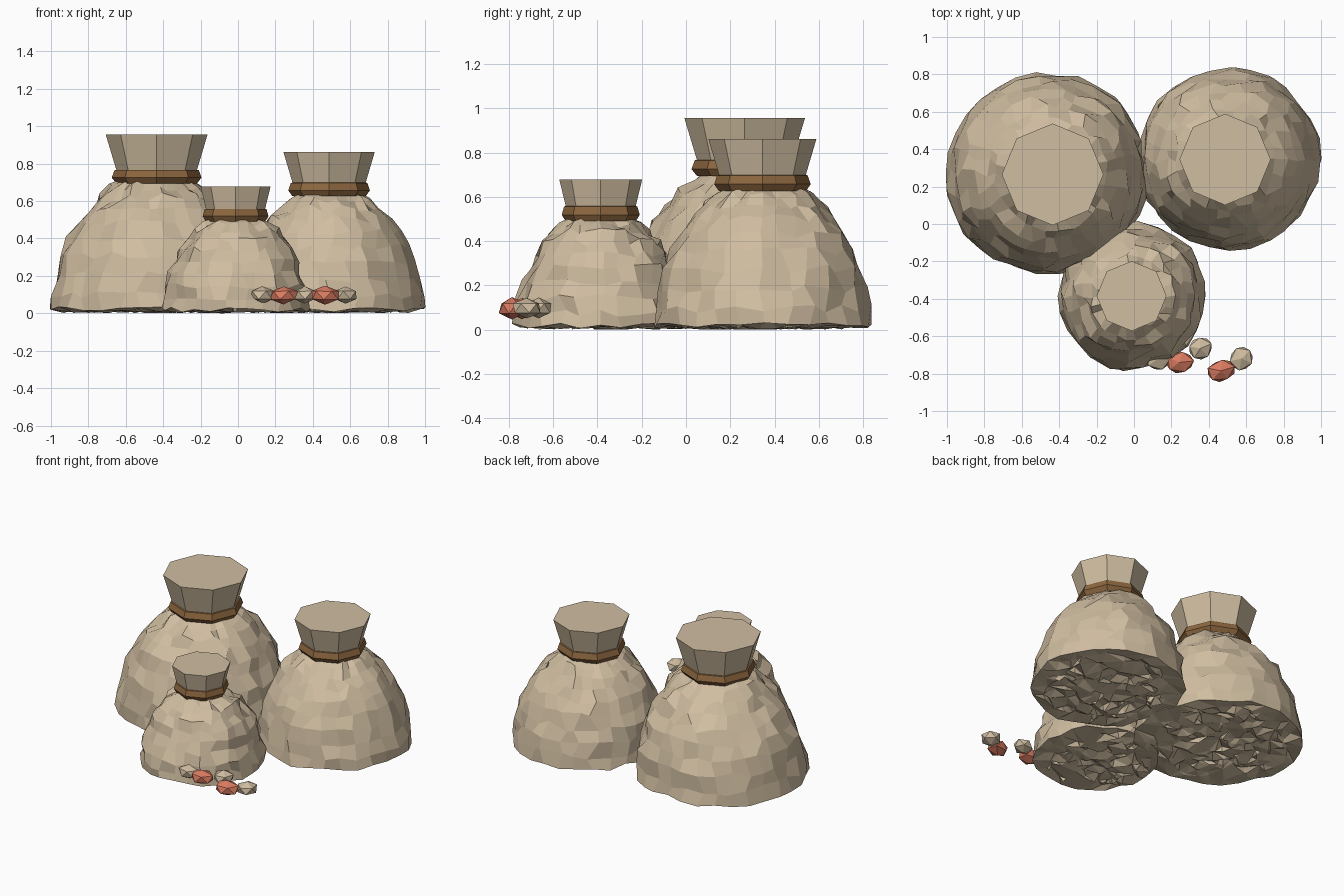
import bpy, bmesh, math, random
from mathutils import Vector
from mathutils.geometry import delaunay_2d_cdt

random.seed(11)
if "Cube" in bpy.data.objects:
    bpy.data.objects.remove(bpy.data.objects["Cube"], do_unlink=True)


def material(name, rgb):
    m = bpy.data.materials.new(name)
    m.use_nodes = True
    m.diffuse_color = (*rgb, 1)
    bsdf = m.node_tree.nodes["Principled BSDF"]
    bsdf.inputs["Base Color"].default_value = (*rgb, 1)
    bsdf.inputs["Roughness"].default_value = 0.9
    return m


BURLAP = material("burlap tan", (0.63, 0.51, 0.355))
ROPE = material("rope brown", (0.265, 0.135, 0.05))
RED = material("red stone", (0.7, 0.2, 0.12))


def finish(name, bm, mat):
    bmesh.ops.recalc_face_normals(bm, faces=bm.faces)
    mesh = bpy.data.meshes.new(name)
    bm.to_mesh(mesh)
    bm.free()
    mesh.materials.append(mat)
    obj = bpy.data.objects.new(name, mesh)
    bpy.context.collection.objects.link(obj)


def bridge(bm, a, b):
    n = len(a)
    for i in range(n):
        bm.faces.new((a[i], a[(i + 1) % n], b[(i + 1) % n], b[i]))


def ring(bm, centre, radius, z, sides):
    return [bm.verts.new((centre[0] + radius * math.cos(math.tau * i / sides),
                          centre[1] + radius * math.sin(math.tau * i / sides), z))
            for i in range(sides)]


# Side outline: height as a share of neck height, radius as a share of base
OUTLINE = [(0.03, 1), (0.15, 0.985), (0.29, 0.955), (0.43, 0.91), (0.56, 0.845),
           (0.68, 0.765), (0.79, 0.66), (0.88, 0.56), (0.95, 0.45), (1.02, 0.3)]


def crumpled_base(bm, rim, base, radius):
    # Uneven triangles filling the rim
    points = [v.co.xy for v in rim]
    for _ in range(int(radius * radius * 900)):
        r, a = radius * 0.88 * math.sqrt(random.random()), random.uniform(0, math.tau)
        points.append(base + Vector((r * math.cos(a), r * math.sin(a))))
    coords, _, faces, origins, _, _ = delaunay_2d_cdt(
        points, [], [list(range(len(rim)))], 1, 0.0001)
    verts = []
    for co, origin in zip(coords, origins):
        on_rim = [i for i in origin if i < len(rim)]
        verts.append(rim[on_rim[0]] if on_rim
                     else bm.verts.new((co.x, co.y, random.uniform(0, 0.04))))
    for f in faces:
        bm.faces.new([verts[i] for i in f])


def sack_body(name, base, neck, radius, height, sides, rough):
    bm = bmesh.new()
    base, neck = Vector(base), Vector(neck)
    phase = random.uniform(0, math.tau)
    rings = []
    # Faceted cloth sides with lumps and folds
    for k, (h, r) in enumerate(OUTLINE):
        c = base.lerp(neck, min(h, 1))
        row = ring(bm, c, radius * r, h * height, sides)
        for i, v in enumerate(row):
            out = Vector((v.co.x - c.x, v.co.y - c.y, 0))
            side = Vector((-out.y, out.x, 0))
            lump = 0.01 * math.sin(5 * math.tau * i / sides + phase + k * 0.4)
            if k == 0:
                v.co += out * (lump + random.uniform(-0.025, 0.02))
                v.co.z = random.uniform(0.006, 0.035)
                continue
            fold = rough * (1.7 if k >= 6 else 1)
            v.co += out * (lump + random.uniform(-fold, fold * 0.8))
            v.co += side * random.uniform(-0.08, 0.08)
            if k < len(OUTLINE) - 1:
                v.co.z += random.uniform(-0.035, 0.035) * height
        rings.append(row)
    for a, b in zip(rings, rings[1:]):
        bridge(bm, a, b)
    bm.faces.new(rings[-1])
    crumpled_base(bm, rings[0], base, radius)
    finish(name, bm, BURLAP)


def lathe(name, centre, outline, mat, closed=False):
    bm = bmesh.new()
    rows = [ring(bm, centre, r, z, 8) for r, z in outline]
    for a, b in zip(rows, rows[1:]):
        bridge(bm, a, b)
    if closed:
        bridge(bm, rows[-1], rows[0])
    else:
        bm.faces.new(rows[0])
        bm.faces.new(rows[-1])
    finish(name, bm, mat)


def sack(name, base, neck, radius, sides, rough, band_z, band_r, top_z, top_r):
    low, high = band_z
    sack_body(name + "_body", base, neck, radius, low + 0.012, sides, rough)
    # Flared octagonal mouth
    lathe(name + "_mouth", neck,
          [(band_r * 0.82, low), (band_r * 0.9, high), (top_r, top_z)], BURLAP)
    # Tie around the neck
    mid = (low + high) / 2
    lathe(name + "_tie", neck,
          [(band_r * 0.78, mid), (band_r * 0.9, low), (band_r, mid - 0.006),
           (band_r * 0.94, high - 0.003), (band_r * 0.86, high)], ROPE, closed=True)


sack("large_sack", (-0.467, 0.27), (-0.435, 0.265), 0.54, 30, 0.036,
     (0.695, 0.768), 0.24, 0.955, 0.272)
sack("medium_sack", (0.512, 0.35), (0.487, 0.345), 0.485, 28, 0.036,
     (0.626, 0.7), 0.218, 0.862, 0.244)
sack("small_sack", (-0.01, -0.385), (-0.013, -0.385), 0.395, 26, 0.065,
     (0.49, 0.56), 0.176, 0.678, 0.187)


# Loose stones in front
def stone(name, x, y, size, turn, mat):
    bm = bmesh.new()
    bmesh.ops.create_icosphere(bm, subdivisions=1, radius=1)
    for v in bm.verts:
        v.co *= random.uniform(0.95, 1.08)
        px, py = v.co.x * size[0], v.co.y * size[1]
        v.co = Vector((x + px * math.cos(turn) - py * math.sin(turn),
                       y + px * math.sin(turn) + py * math.cos(turn),
                       0.097 + v.co.z * size[2]))
    finish(name, bm, mat)


for i, (x, y) in enumerate([(0.13, -0.72), (0.355, -0.665), (0.575, -0.72)]):
    stone(f"tan_stone_{i + 1}", x, y, (0.07, 0.064, 0.046), i * 0.4, BURLAP)
for i, (x, y) in enumerate([(0.243, -0.74), (0.465, -0.785)]):
    stone(f"red_stone_{i + 1}", x, y, (0.082, 0.062, 0.048), 0.1 + i * 0.2, RED)
